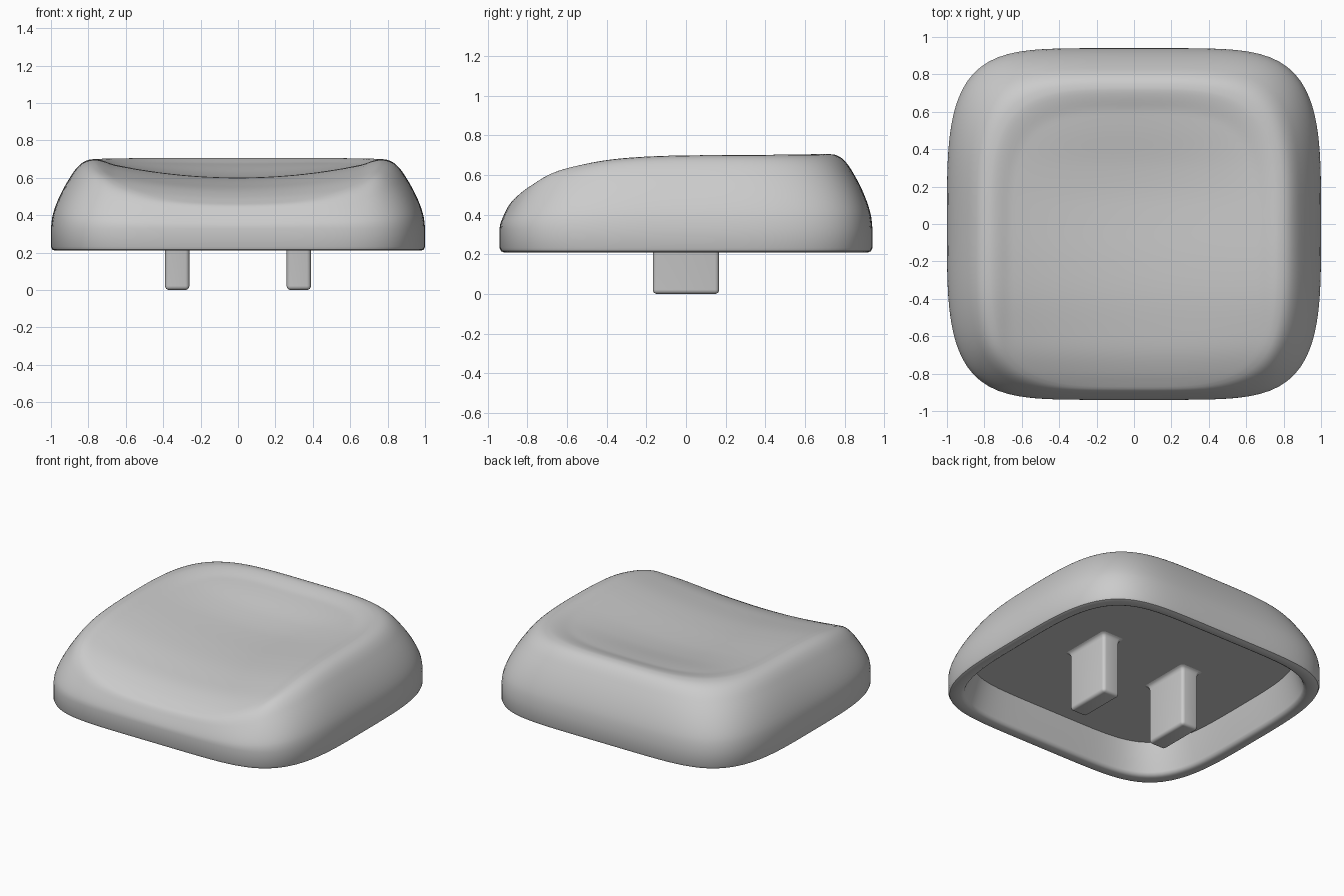
import bpy, bmesh, math

cube = bpy.data.objects.get("Cube")
if cube:
    bpy.data.objects.remove(cube, do_unlink=True)

mat = bpy.data.materials.new("warm_grey_plastic")
mat.use_nodes = True
GREY = (0.6, 0.6, 0.6, 1)
mat.diffuse_color = GREY
mat.node_tree.nodes["Principled BSDF"].inputs["Base Color"].default_value = GREY

SEG = 144
CY = -0.077  # centre of the dish along y


def curve(pts, x):
    """Smooth interpolation through a few (x, value) points."""
    x = min(max(x, pts[0][0]), pts[-1][0])
    slope = []
    for i in range(len(pts)):
        a, b = pts[max(i - 1, 0)], pts[min(i + 1, len(pts) - 1)]
        slope.append((b[1] - a[1]) / (b[0] - a[0]))
    for i in range(len(pts) - 1):
        (x0, y0), (x1, y1) = pts[i], pts[i + 1]
        if x <= x1:
            w = x1 - x0
            t = (x - x0) / w
            h = t * t * (3 - 2 * t)
            return (y0 * (1 - h) + y1 * h + w * slope[i] * t * (1 - t) ** 2
                    - w * slope[i + 1] * t * t * (1 - t))


def smooth(t):
    t = min(max(t, 0), 1)
    return t * t * (3 - 2 * t)


def squircle(a, b, m, n, cy=0.0):
    """Rounded-square outline |x/a|^m + |y/b|^n = 1, counter-clockwise."""
    out = []
    for i in range(SEG):
        t = 2 * math.pi * i / SEG
        c, s = math.cos(t), math.sin(t)
        lo, hi = 0.0, 1.5
        for _ in range(40):
            r = (lo + hi) / 2
            if abs(r * c) ** m + abs(r * s) ** n < 1:
                lo = r
            else:
                hi = r
        out.append((a * r * c, cy + b * r * s))
    return out


# Height of the top along y, and how strongly the dish is sunk there
RIM = [(-0.94, 0.485), (-0.87, 0.525), (-0.8, 0.567), (-0.7, 0.612), (-0.6, 0.64),
       (-0.4, 0.677), (-0.2, 0.694), (0, 0.7), (0.4, 0.703), (0.74, 0.707)]
SINK = [(-0.94, 0.6), (-0.87, 0.67), (-0.6, 0.9), (-0.3, 1), (0.1, 0.99), (0.3, 0.81),
        (0.5, 0.45), (0.62, 0.27), (0.74, 0.12)]
# Skirt profile: inward fraction against height fraction
SKIRT = [(0, 0), (0.1, 0.015), (0.19, 0.038), (0.32, 0.1), (0.46, 0.19), (0.6, 0.3),
         (0.73, 0.42), (0.86, 0.56), (0.95, 0.71), (0.99, 0.86), (1, 1)]


def top_z(x, y):
    # the dish fades out towards the side and back rim
    u = (abs(x / 0.79) ** 3.6 + (max(0, y - CY) / 0.81) ** 3.6) ** (1 / 3.6)
    dish = 0.095 * max(0, 1 - (x / 0.79) ** 2) * smooth((1.01 - u) / 0.18)
    return curve(RIM, y) - dish * curve(SINK, y)


def finish(name, bm):
    bmesh.ops.recalc_face_normals(bm, faces=bm.faces)
    me = bpy.data.meshes.new(name)
    bm.to_mesh(me)
    bm.free()
    me.materials.append(mat)
    ob = bpy.data.objects.new(name, me)
    bpy.context.collection.objects.link(ob)
    bpy.ops.object.select_all(action="DESELECT")
    ob.select_set(True)
    bpy.context.view_layer.objects.active = ob
    bpy.ops.object.shade_smooth_by_angle(angle=math.radians(40))


# Hollow cap: rings from the inner ceiling, under the lip, up the skirt, over the dish
flat = [(0.865, 0.805, 0.42), (0.912, 0.852, 0.235), (0.918, 0.858, 0.22),
        (0.935, 0.875, 0.21), (0.978, 0.918, 0.21), (0.993, 0.933, 0.216),
        (1.0, 0.94, 0.232), (1.0, 0.94, 0.33)]
rings = [[(x, y, z) for x, y in squircle(a, b, 5.4, 3.7)] for a, b, z in flat]

outer = squircle(1.0, 0.94, 5.4, 3.7)
crest = squircle(0.76, 0.793, 3.7, 3.7, CY)
for k in range(1, 21):
    h = math.sin(math.pi / 2 * k / 20)
    f = curve(SKIRT, h)
    ring = []
    for (ox, oy), (cx, cy) in zip(outer, crest):
        x, y = ox + (cx - ox) * f, oy + (cy - oy) * f
        ring.append((x, y, 0.33 + (top_z(x, y) - 0.33) * h))
    rings.append(ring)
for k in range(1, 40):
    s = 1 - k / 40
    rings.append([(x * s, CY + (y - CY) * s, top_z(x * s, CY + (y - CY) * s))
                  for x, y in crest])

bm = bmesh.new()
loops = [[bm.verts.new(p) for p in ring] for ring in rings]
for lo, hi in zip(loops, loops[1:]):
    for i in range(SEG):
        j = (i + 1) % SEG
        bm.faces.new((lo[i], lo[j], hi[j], hi[i]))
bm.faces.new(loops[0])
centre = bm.verts.new((0, CY, top_z(0, CY)))
for i in range(SEG):
    bm.faces.new((loops[-1][i], loops[-1][(i + 1) % SEG], centre))
finish("cap_shell", bm)

# Two mounting prongs, rounded at the tip and flared where they meet the ceiling
for name, side in (("left_prong", 1), ("right_prong", -1)):
    bm = bmesh.new()
    bmesh.ops.create_cube(bm, size=1)
    for v in bm.verts:
        v.co = (v.co.x * 0.13, v.co.y * 0.335, 0.195 + v.co.z * 0.39)
    edges = [e for e in bm.edges if min(v.co.z for v in e.verts) < 0.3]
    bmesh.ops.bevel(bm, geom=edges, offset=0.022, segments=4, profile=0.5, affect="EDGES")
    top = max(bm.faces, key=lambda f: f.calc_center_median().z)
    for rise, grow in ((0.016, 0.004), (0.01, 0.007), (0.006, 0.014)):
        new = bmesh.ops.extrude_face_region(bm, geom=[top])["geom"]
        bm.faces.remove(top)
        top = next(g for g in new if isinstance(g, bmesh.types.BMFace))
        for v in top.verts:
            v.co.x += math.copysign(grow, v.co.x)
            v.co.y += math.copysign(grow, v.co.y)
            v.co.z += rise
    bmesh.ops.translate(bm, verts=bm.verts, vec=(side * 0.325, 0, 0))
    finish(name, bm)
